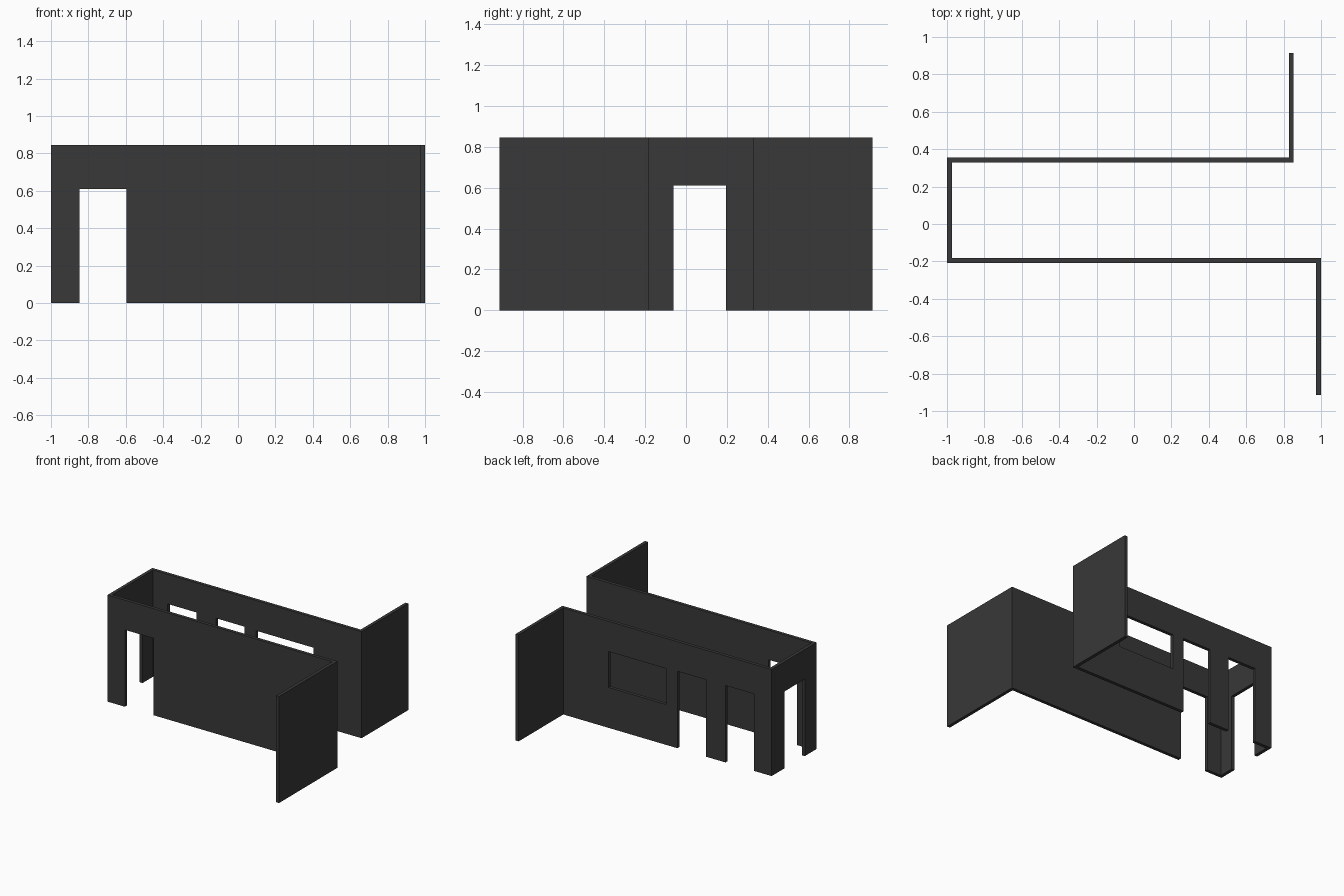
import bpy, bmesh

if "Cube" in bpy.data.objects:
    bpy.data.objects.remove(bpy.data.objects["Cube"])

H = 0.845          # wall height
DOOR_TOP = 0.61
T = 0.026          # wall thickness

mat = bpy.data.materials.new("dark_grey")
mat.diffuse_color = (0.04, 0.04, 0.04, 1)
mat.use_nodes = True
mat.node_tree.nodes["Principled BSDF"].inputs["Base Color"].default_value = mat.diffuse_color


def prism(name, outline, z0, z1):
    """Extrude a plan outline from z0 to z1."""
    bm = bmesh.new()
    face = bm.faces.new([bm.verts.new((x, y, z0)) for x, y in outline])
    ext = bmesh.ops.extrude_face_region(bm, geom=[face])
    verts = [v for v in ext["geom"] if isinstance(v, bmesh.types.BMVert)]
    bmesh.ops.translate(bm, vec=(0, 0, z1 - z0), verts=verts)
    bmesh.ops.recalc_face_normals(bm, faces=bm.faces)
    me = bpy.data.meshes.new(name)
    bm.to_mesh(me)
    bm.free()
    ob = bpy.data.objects.new(name, me)
    bpy.context.collection.objects.link(ob)
    return ob


# Continuous wall: back wing, back wall, left end, front wall, front wing
yb, yf = 0.355, -0.208
xb, xf = 0.854, 1.0
END = 0.914
walls = prism("walls", [
    (xb, END), (xb, yb - T), (-1 + T, yb - T), (-1 + T, yf + T),
    (xf, yf + T), (xf, -END), (xf - T, -END), (xf - T, yf),
    (-1, yf), (-1, yb), (xb - T, yb), (xb - T, END)], 0, H)
walls.data.materials.append(mat)

# Openings: x range, y range, z range
openings = {
    "front_and_back_door": (-0.847, -0.595, -0.4, 0.5, -0.1, DOOR_TOP),
    "second_back_door": (-0.422, -0.172, 0.25, 0.5, -0.1, DOOR_TOP),
    "end_door": (-1.1, -0.9, -0.06, 0.195, -0.1, DOOR_TOP),
    "back_window": (-0.071, 0.431, 0.25, 0.5, 0.32, 0.605),
}
bpy.context.view_layer.objects.active = walls
for name, (x0, x1, y0, y1, z0, z1) in openings.items():
    cutter = prism(name, [(x0, y0), (x1, y0), (x1, y1), (x0, y1)], z0, z1)
    cutter.hide_render = True
    mod = walls.modifiers.new(name, 'BOOLEAN')
    mod.operation = 'DIFFERENCE'
    mod.solver = 'EXACT'
    mod.object = cutter
    bpy.ops.object.modifier_apply(modifier=mod.name)
    bpy.data.objects.remove(cutter)
